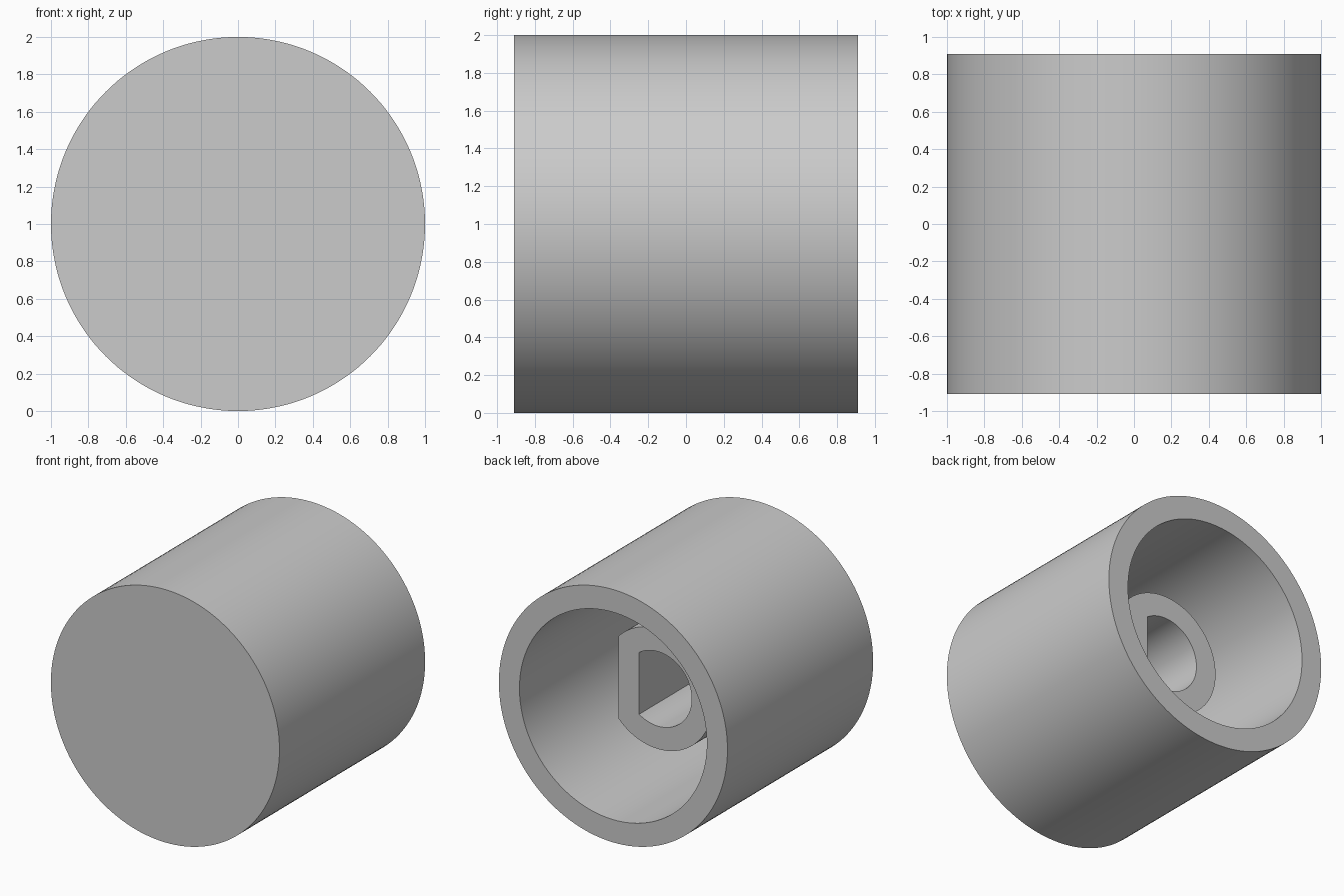
import bpy
import bmesh
from math import acos, cos, sin, pi

cube = bpy.data.objects.get("Cube")
if cube:
    bpy.data.objects.remove(cube, do_unlink=True)

HALF_LENGTH = 0.91
WALL = 0.18
FLOOR_Y = -HALF_LENGTH + WALL
BOSS_Y = 0.35
CENTER_Z = 1.0

grey = bpy.data.materials.new("plain_grey")
grey.use_nodes = True
colour = (0.6, 0.6, 0.6, 1)
grey.diffuse_color = colour
grey.node_tree.nodes["Principled BSDF"].inputs["Base Color"].default_value = colour


def circle(radius, y, count=144):
    angles = [2 * pi * i / count for i in range(count)]
    return [(radius * cos(a), y, CENTER_Z + radius * sin(a)) for a in angles]


def d_shape(radius, flat, y, count=96):
    """Circle cut by a vertical flat at x = flat."""
    start = acos(flat / radius)
    step = (2 * pi - 2 * start) / (count - 1)
    angles = [start + step * i for i in range(count)]
    return [(radius * cos(a), y, CENTER_Z + radius * sin(a)) for a in angles]


def loft(name, sections, capped):
    """Bridge closed sections; cap both ends or join the last to the first."""
    bm = bmesh.new()
    rings = [[bm.verts.new(p) for p in s] for s in sections]
    pairs = list(zip(rings, rings[1:]))
    if capped:
        bm.faces.new(rings[0])
        bm.faces.new(rings[-1])
    else:
        pairs.append((rings[-1], rings[0]))
    for a, b in pairs:
        n = len(a)
        for i in range(n):
            j = (i + 1) % n
            bm.faces.new((a[i], a[j], b[j], b[i]))
    bmesh.ops.recalc_face_normals(bm, faces=bm.faces)
    mesh = bpy.data.meshes.new(name)
    bm.to_mesh(mesh)
    bm.free()
    mesh.materials.append(grey)
    obj = bpy.data.objects.new(name, mesh)
    bpy.context.collection.objects.link(obj)
    bpy.ops.object.select_all(action="DESELECT")
    obj.select_set(True)
    bpy.context.view_layer.objects.active = obj
    bpy.ops.object.shade_smooth_by_angle(angle=pi / 6)
    return obj


# Cup with a closed front and an open back
loft("knob_shell", [
    circle(1, -HALF_LENGTH),
    circle(1, HALF_LENGTH),
    circle(1 - WALL, HALF_LENGTH),
    circle(1 - WALL, FLOOR_Y),
], capped=True)

# Shaft socket with a flat on its +x side, rooted slightly into the floor
ROOT_Y = FLOOR_Y - 0.02
loft("shaft_socket", [
    d_shape(0.475, 0.345, ROOT_Y),
    d_shape(0.475, 0.345, BOSS_Y),
    d_shape(0.295, 0.165, BOSS_Y),
    d_shape(0.295, 0.165, ROOT_Y),
], capped=False)
